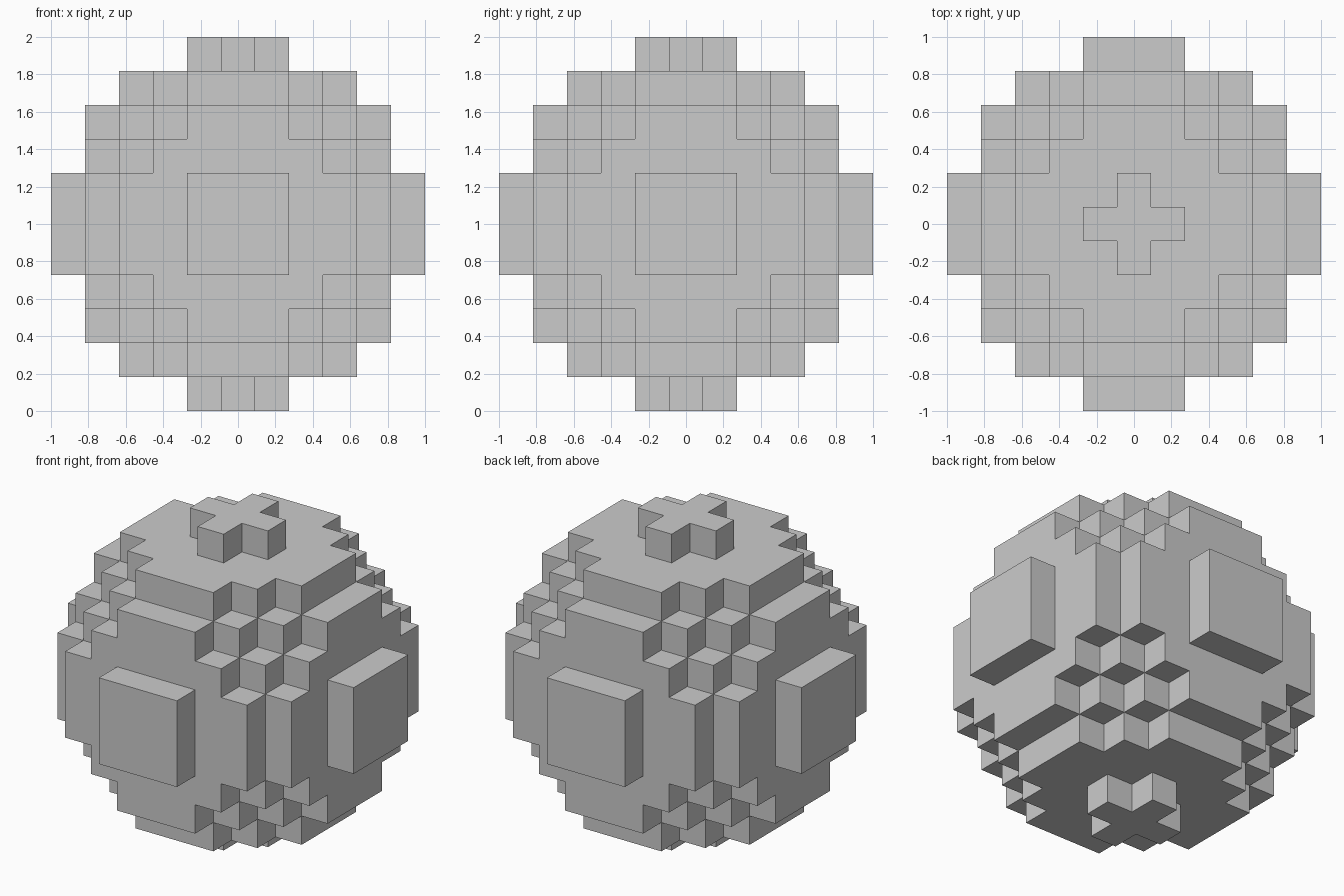
import bpy, bmesh
from mathutils import Vector

if "Cube" in bpy.data.objects:
    bpy.data.objects.remove(bpy.data.objects["Cube"])

N = 5                      # blocks from centre to each side
S = 2 / (2 * N + 1)        # block size


def filled(x, y, z):
    """True where the stepped ball has a block."""
    d = x * x + y * y + z * z
    side_pad = max(abs(x), abs(y)) == N and d == 27   # corners of the square side pads
    return d <= 26 or side_pad


# Ball shell: one square for every block face that touches empty space
bm = bmesh.new()
verts = {}


def corner(p):
    key = tuple(round(2 * c) for c in p)
    if key not in verts:
        verts[key] = bm.verts.new(p * S + Vector((0, 0, 1)))
    return verts[key]


R = range(-N, N + 1)
for block in [Vector((x, y, z)) for x in R for y in R for z in R if filled(x, y, z)]:
    for axis in range(3):
        for sign in (-1, 1):
            n = Vector((0, 0, 0))
            n[axis] = sign
            if filled(*(block + n)):
                continue
            u = Vector((0, 0, 0))
            u[(axis + 1) % 3] = 0.5
            v = n.cross(u)
            mid = block + n / 2
            bm.faces.new([corner(mid + a * u + b * v)
                          for a, b in ((-1, -1), (1, -1), (1, 1), (-1, 1))])

mesh = bpy.data.meshes.new("block_ball")
bm.to_mesh(mesh)
bm.free()
bpy.context.collection.objects.link(bpy.data.objects.new("block_ball", mesh))
